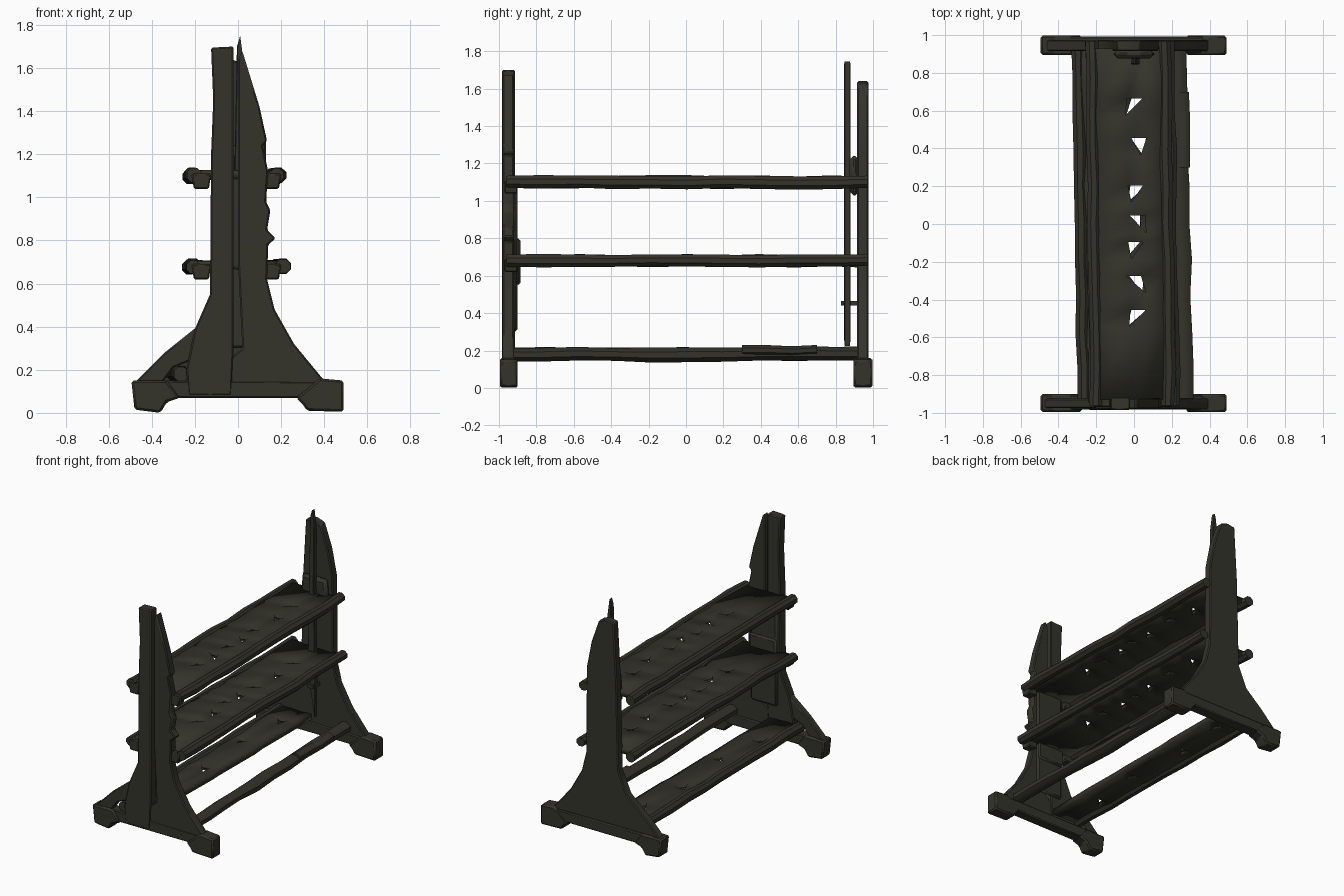
import bpy, bmesh, math, random

random.seed(4)
if "Cube" in bpy.data.objects:
    bpy.data.objects.remove(bpy.data.objects["Cube"], do_unlink=True)

wood = bpy.data.materials.new("dark olive wood")
wood.use_nodes = True
COLOUR = (0.034, 0.033, 0.024, 1)
wood.diffuse_color = COLOUR
bsdf = wood.node_tree.nodes["Principled BSDF"]
bsdf.inputs["Base Color"].default_value = COLOUR
bsdf.inputs["Roughness"].default_value = 0.9


def finish(name, bm, bevel=0, thickness=0):
    bmesh.ops.recalc_face_normals(bm, faces=bm.faces)
    mesh = bpy.data.meshes.new(name)
    bm.to_mesh(mesh)
    bm.free()
    mesh.materials.append(wood)
    obj = bpy.data.objects.new(name, mesh)
    bpy.context.collection.objects.link(obj)
    if thickness:
        mod = obj.modifiers.new("thickness", "SOLIDIFY")
        mod.thickness = thickness
        mod.offset = 0
    if bevel:
        mod = obj.modifiers.new("worn edges", "BEVEL")
        mod.width = bevel
        mod.limit_method = "ANGLE"
    bpy.ops.object.select_all(action="DESELECT")
    obj.select_set(True)
    bpy.context.view_layer.objects.active = obj
    bpy.ops.object.shade_smooth_by_angle(angle=math.radians(40))
    return obj


def slab(name, outline, y0, y1, bevel=0.007):
    """Extrude an x-z outline from y0 to y1."""
    bm = bmesh.new()
    face = bm.faces.new([bm.verts.new((x, y0, z)) for x, z in outline])
    out = bmesh.ops.extrude_face_region(bm, geom=[face])
    for v in out["geom"]:
        if isinstance(v, bmesh.types.BMVert):
            v.co.y = y1
    return finish(name, bm, bevel)


def rail(name, x_front, x_back, z, rx, rz, y0=-0.96, y1=0.97, rings=11, sides=8):
    """Rough eight-sided log running front to back."""
    bm = bmesh.new()
    loops = []
    for i in range(rings):
        t = i / (rings - 1)
        x = x_front + (x_back - x_front) * t + random.uniform(-1, 1) * 0.006
        zc = z + random.uniform(-1, 1) * 0.004
        s = random.uniform(0.92, 1.1)
        ring = []
        for k in range(sides):
            a = math.tau * (k + 0.5) / sides
            ring.append(bm.verts.new((x + rx * s * math.cos(a), y0 + (y1 - y0) * t,
                                      zc + rz * s * math.sin(a))))
        loops.append(ring)
    for a, b in zip(loops, loops[1:]):
        for k in range(sides):
            n = (k + 1) % sides
            bm.faces.new((a[k], a[n], b[n], b[k]))
    bm.faces.new(loops[0])
    bm.faces.new(loops[-1])
    return finish(name, bm)


HOLES = (-0.5, -0.32, -0.14, 0.0, 0.16, 0.41, 0.62)


def plank(name, x0, x1, z, holes, centre, thickness=0.04):
    """Board with a row of triangular holes along its length."""
    bm = bmesh.new()
    ys = [-0.93] + [h + d for h in holes for d in (-0.045, 0.045)] + [0.93]
    rows = []
    for y in ys:
        c = centre + random.uniform(-0.02, 0.02)
        rows.append([bm.verts.new((x, y, z + random.uniform(-1, 1) * 0.004))
                     for x in (x0, c - 0.04, c + 0.04, x1)])
    for i, (a, b) in enumerate(zip(rows, rows[1:])):
        for k in range(3):
            if k == 1 and i % 2:
                bm.faces.new((a[1], a[2], b[2]) if i % 4 == 1 else (a[1], a[2], b[1]))
            else:
                bm.faces.new((a[k], a[k + 1], b[k + 1], b[k]))
    return finish(name, bm, thickness=thickness)


# Front frame: square post, pointed splintered plate and a propping brace
slab("front_post", [(-0.23, 0.08), (-0.03, 0.08), (-0.02, 0.3), (-0.02, 1.7), (-0.125, 1.695),
                    (-0.115, 1.45), (-0.125, 1.2), (-0.13, 0.55), (-0.2, 0.39), (-0.24, 0.2)],
     -0.985, -0.915)
slab("front_pointed_plate", [(-0.04, 0.08), (0.4, 0.08), (0.4, 0.15), (0.26, 0.32), (0.17, 0.48),
                             (0.135, 0.62), (0.14, 0.78), (0.175, 0.81), (0.135, 0.85),
                             (0.15, 0.94), (0.13, 0.98), (0.14, 1.12), (0.115, 1.24),
                             (0.135, 1.26), (0.1, 1.42), (0.02, 1.68), (0.0, 1.64),
                             (0.0, 0.7), (0.02, 0.3), (-0.04, 0.25)],
     -0.98, -0.92)
slab("front_brace", [(-0.47, 0.1), (-0.38, 0.1), (-0.3, 0.21), (-0.2, 0.25), (-0.19, 0.4),
                     (-0.34, 0.28), (-0.48, 0.14)], -0.975, -0.925)
slab("front_bulge", [(-0.11, 0.3), (0.11, 0.3), (0.11, 1.1), (-0.11, 1.1)], -0.93, -0.9, 0.02)
slab("front_inner_bracket", [(-0.11, 0.55), (0.11, 0.55), (0.11, 0.8), (-0.11, 0.8)],
     -0.91, -0.885, 0.02)

# Back frame: single tapering plate
slab("back_plate", [(-0.45, 0.08), (0.42, 0.08), (0.4, 0.15), (0.26, 0.32), (0.17, 0.48),
                    (0.135, 0.62), (0.13, 1.25), (0.09, 1.45), (0.03, 1.62), (-0.03, 1.64),
                    (-0.09, 1.63), (-0.115, 1.2), (-0.13, 0.55), (-0.2, 0.39),
                    (-0.34, 0.27), (-0.47, 0.14)], 0.915, 0.975)
slab("back_inner_bracket", [(-0.11, 1.03), (0.11, 1.03), (0.1, 1.24), (-0.1, 1.24)],
     0.875, 0.925, 0.02)

# Slim splinter standing inside the back frame
slab("back_splinter", [(0.0, 0.4), (0.03, 0.22), (0.035, 0.6), (0.025, 1.2), (0.03, 1.6),
                       (0.01, 1.75), (-0.005, 1.7), (-0.015, 1.2), (-0.025, 0.6)],
     0.845, 0.88, 0.004)
slab("splinter_peg", [(-0.02, 0.44), (0.03, 0.44), (0.03, 0.465), (-0.02, 0.465)],
     0.83, 0.93, 0)

# Feet and base beams at both ends
for end, y0, y1 in (("front", -0.995, -0.9), ("back", 0.895, 0.997)):
    slab(end + "_base_beam", [(-0.46, 0.07), (0.46, 0.07), (0.46, 0.145), (-0.46, 0.15)],
         y0 + 0.012, y1 - 0.005)
    slab(end + "_right_foot", [(-0.48, 0.015), (-0.36, 0.0), (-0.33, 0.05), (-0.27, 0.07),
                               (-0.33, 0.15), (-0.495, 0.15)], y0, y1, 0.01)
    slab(end + "_left_foot", [(0.27, 0.07), (0.3, 0.04), (0.32, 0.01), (0.49, 0.005),
                              (0.49, 0.15), (0.38, 0.16)], y0, y1, 0.01)

# Two upper shelves: side rails with a pierced board between
for label, z, xl, xr in (("middle", 0.68, -0.215, 0.19), ("top", 1.1, -0.21, 0.17)):
    rail(label + "_right_rail", xl + 0.01, xl - 0.01, z, 0.034, 0.034)
    rail(label + "_left_rail", xr + 0.015, xr - 0.01, z, 0.038, 0.036)
    plank(label + "_shelf_board", xl, xr, z + 0.005, HOLES, 0.01)

# Shelf end stubs that hang slightly lower at the front
for label, z in (("middle", 0.65), ("top", 1.07)):
    for side, x in (("right", -0.17), ("left", 0.155)):
        slab(label + "_" + side + "_stub", [(x - 0.035, z - 0.03), (x + 0.035, z - 0.03),
                                            (x + 0.045, z + 0.04), (x - 0.045, z + 0.04)],
             -0.97, -0.9, 0.006)

# Bottom tier: wide board on one side, log on the other
rail("bottom_right_rail", -0.265, -0.295, 0.18, 0.036, 0.036)
plank("bottom_shelf_board", -0.28, -0.04, 0.185, (-0.6, -0.2, 0.3, 0.7), -0.17)
rail("bottom_left_rail", 0.27, 0.225, 0.18, 0.05, 0.04)
rail("bottom_rail_knot", 0.265, 0.26, 0.2, 0.035, 0.028, 0.3, 0.7, 4)
